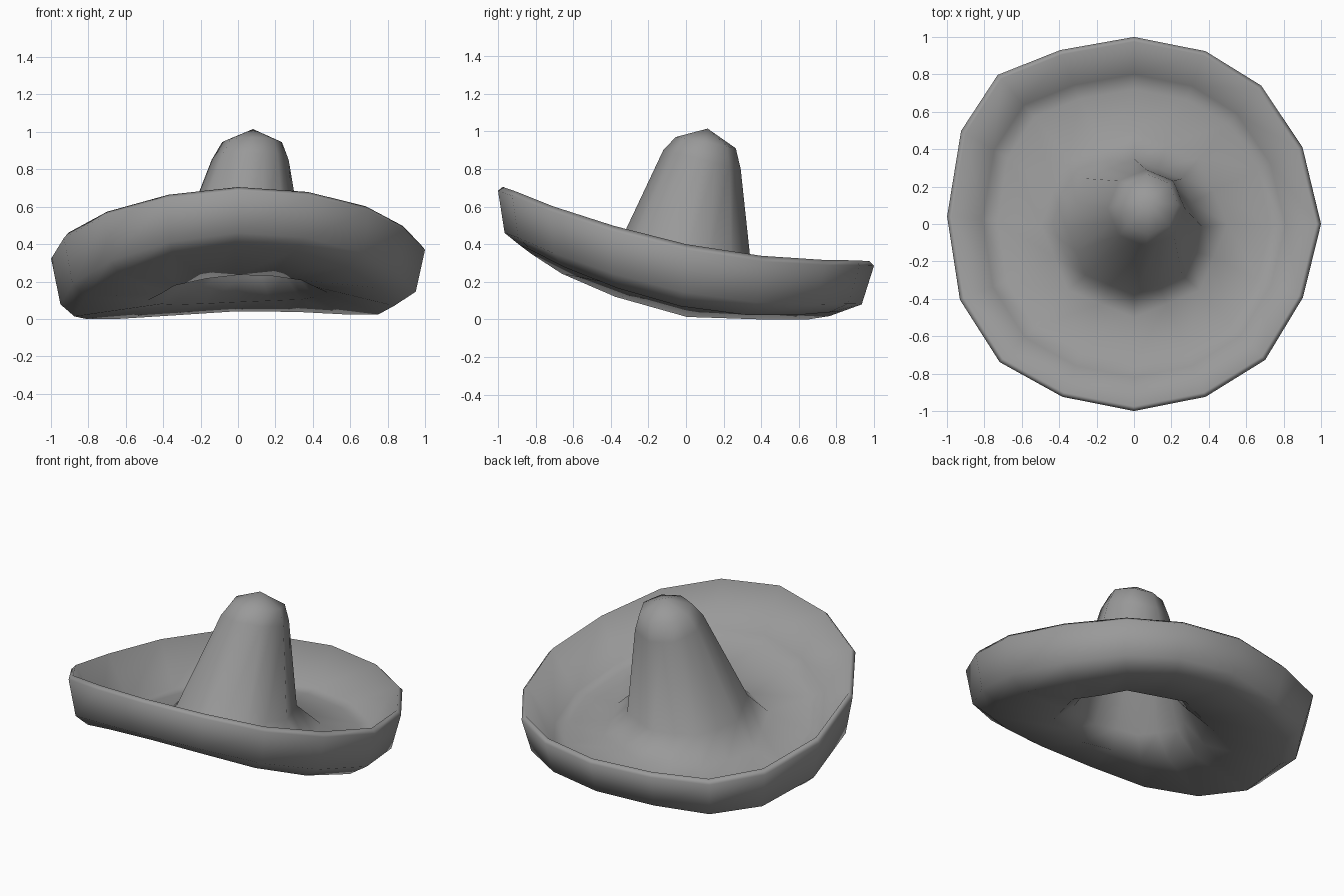
import bpy, bmesh, math

if "Cube" in bpy.data.objects:
    bpy.data.objects.remove(bpy.data.objects["Cube"])

N = 16
# slight hand-made irregularity of the brim outline: spoke -> (radius scale, turn in degrees)
WOBBLE = {1: (0.99, 2), 2: (1.005, 2.4), 5: (1.01, 0.5), 6: (1.08, -2.6), 7: (1.05, -5.8),
          8: (1.0, -2.3), 9: (1.015, 1), 10: (1.03, 0.8), 14: (1.01, -1), 15: (0.985, -1)}


def ring(bm, r, front, side, back, tilt=0.0, cx=0.0, cy=0.0, octagon=False):
    """One loop around the hat; height varies smoothly from front to back."""
    b, c = (front - back) / 2, (front + back) / 2 - side
    loop = []
    for i in range(N):
        scale, turn = WOBBLE.get(i, (1, 0)) if r > 0.6 else (1, 0)
        a = 2 * math.pi * i / N + math.radians(turn)
        k = r * scale * (math.cos(math.pi / 8) if octagon and i % 2 else 1)
        s = -math.sin(a)
        z = side + b * s + c * s * s + tilt * math.cos(a)
        loop.append(bm.verts.new((cx + k * math.cos(a), cy + k * math.sin(a), max(z, 0))))
    return loop


def bridge(bm, lo, hi):
    for i in range(N):
        j = (i + 1) % N
        bm.faces.new((lo[i], lo[j], hi[j], hi[i]))


def cap(bm, loop, point):
    tip = bm.verts.new(point)
    for i in range(N):
        bm.faces.new((loop[i], loop[(i + 1) % N], tip))


bm = bmesh.new()
# columns: radius, front z, side z, back z, sideways tilt, centre x, centre y, eight-sided
sections = [
    # inside of crown, from the top down
    (0.145, 0.95, 0.92, 0.89, 0.0, 0.075, 0.10, True),
    (0.19, 0.89, 0.84, 0.79, 0.0, 0.065, 0.085, True),
    (0.35, 0.31, 0.25, 0.215, 0.01, 0.0, -0.015, True),
    # underside of brim
    (0.48, 0.235, 0.12, 0.09, 0.02, 0.0, 0.0, True),
    (0.855, 0.395, 0.045, 0.04, 0.025, -0.02, -0.03, False),
    # outer wall and lip
    (0.95, 0.46, 0.115, 0.08, 0.03, 0.0, -0.015, False),
    (1.00, 0.685, 0.35, 0.285, 0.02, 0.0, 0.0, False),
    (0.975, 0.705, 0.38, 0.31, 0.02, 0.0, 0.0, False),
    # inner wall and floor of brim
    (0.81, 0.44, 0.125, 0.095, 0.03, 0.0, -0.01, False),
    (0.73, 0.39, 0.125, 0.09, 0.03, 0.0, -0.01, False),
    (0.50, 0.265, 0.145, 0.115, 0.02, 0.0, 0.0, True),
    # outside of crown
    (0.365, 0.35, 0.285, 0.25, 0.01, 0.0, -0.015, True),
    (0.206, 0.90, 0.85, 0.80, 0.0, 0.065, 0.085, True),
    (0.16, 0.97, 0.945, 0.91, 0.0, 0.075, 0.105, True),
]
loops = [ring(bm, *s) for s in sections]
for lo, hi in zip(loops, loops[1:]):
    bridge(bm, lo, hi)
cap(bm, loops[0], (0.08, 0.11, 0.985))
cap(bm, loops[-1], (0.08, 0.115, 1.015))
bmesh.ops.recalc_face_normals(bm, faces=bm.faces[:])
for f in bm.faces:
    f.smooth = True

mesh = bpy.data.meshes.new("wide_brim_hat")
bm.to_mesh(mesh)
bm.free()
hat = bpy.data.objects.new("wide_brim_hat", mesh)
bpy.context.collection.objects.link(hat)

# mid grey felt
felt = bpy.data.materials.new("grey_felt")
felt.diffuse_color = (0.32, 0.32, 0.32, 1)
felt.use_nodes = True
felt.node_tree.nodes["Principled BSDF"].inputs["Base Color"].default_value = felt.diffuse_color
mesh.materials.append(felt)
